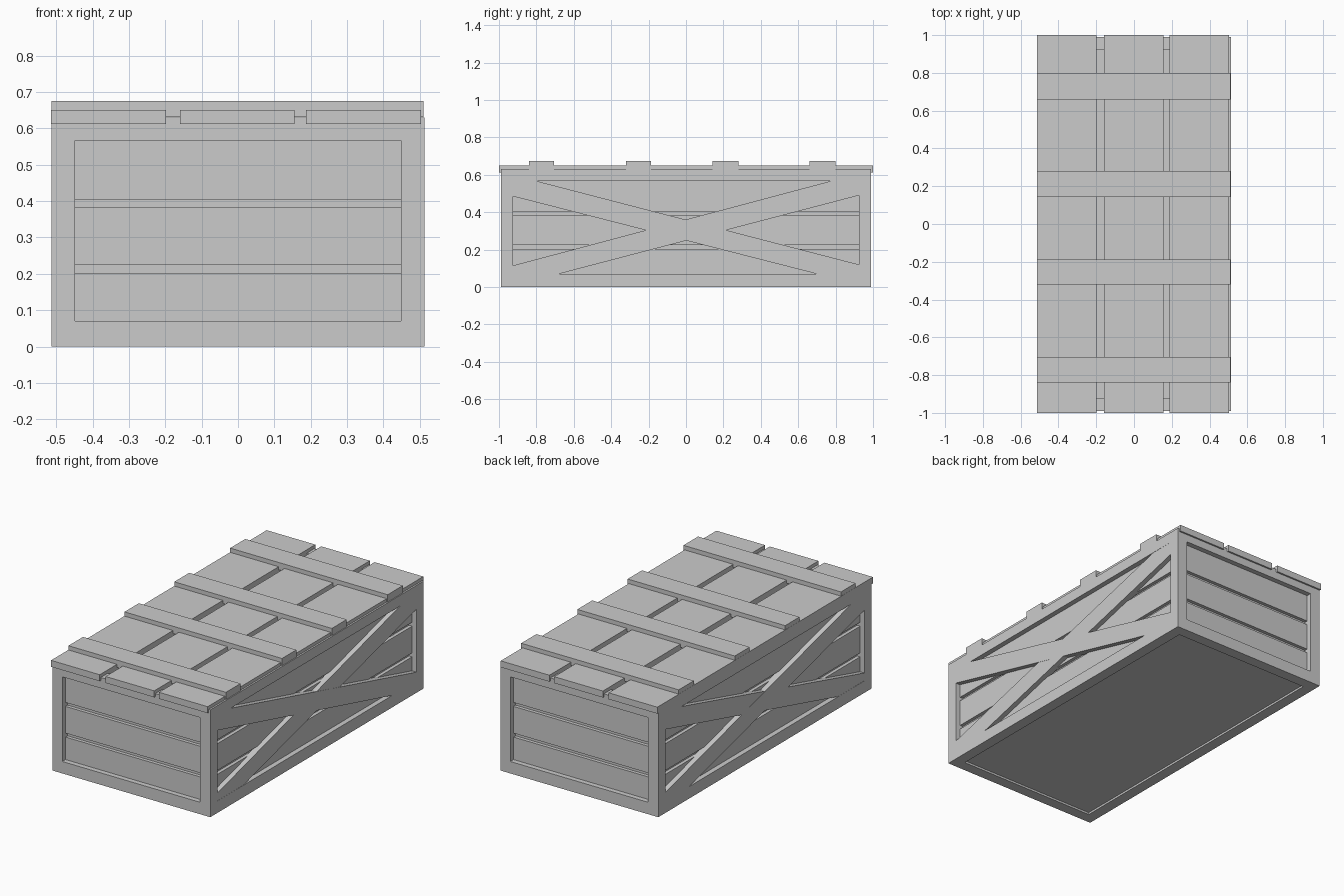
import bpy, bmesh
from mathutils import Vector

if "Cube" in bpy.data.objects:
    bpy.data.objects.remove(bpy.data.objects["Cube"])

X, Y, H = 0.513, 0.99, 0.63   # half width, half length, frame height
T = 0.065                     # frame beam thickness


def finish(name, bm):
    bmesh.ops.recalc_face_normals(bm, faces=bm.faces)
    me = bpy.data.meshes.new(name)
    bm.to_mesh(me)
    bm.free()
    ob = bpy.data.objects.new(name, me)
    bpy.context.collection.objects.link(ob)
    return ob


def box(name, x0, x1, y0, y1, z0, z1):
    bm = bmesh.new()
    bmesh.ops.create_cube(bm, size=1)
    for v in bm.verts:
        v.co = Vector((x0 + (v.co.x + .5) * (x1 - x0),
                       y0 + (v.co.y + .5) * (y1 - y0),
                       z0 + (v.co.z + .5) * (z1 - z0)))
    return finish(name, bm)


def side_prism(name, pts, x0, x1):
    bm = bmesh.new()
    f = bm.faces.new([bm.verts.new((x0, y, z)) for y, z in pts])
    r = bmesh.ops.extrude_face_region(bm, geom=[f])
    for v in r["geom"]:
        if isinstance(v, bmesh.types.BMVert):
            v.co.x = x1
    return finish(name, bm)


# inner box behind the planks
box("inner_box", -X + .05, X - .05, -Y + .05, Y - .05, .012, .59)

# outer frame: corner posts, end rails and side rails
for sx in (-1, 1):
    xs = sorted((sx * X, sx * (X - T)))
    for sy in (-1, 1):
        ys = sorted((sy * Y, sy * (Y - T)))
        box("corner_post", *xs, *ys, 0, H)
    for z0, z1 in ((0, .07), (.567, H)):
        box("side_rail", *xs, -Y + T, Y - T, z0, z1)
for sy in (-1, 1):
    ys = sorted((sy * Y, sy * (Y - T)))
    for z0, z1 in ((0, .07), (.567, H)):
        box("end_rail", -X + T, X - T, *ys, z0, z1)

# recessed wall planks on all four sides
for z0, z1 in ((.05, .202), (.225, .382), (.405, .58)):
    for s in (-1, 1):
        ys = sorted((s * (Y - .03), s * (Y - .06)))
        box("end_plank", -X + .05, X - .05, *ys, z0, z1)
        xs = sorted((s * (X - .03), s * (X - .06)))
        box("side_plank", *xs, -Y + .05, Y - .05, z0, z1)

# crossed braces on the long sides
e = Y - T
brace_a = [(-e, .485), (.70, .07), (e, .07), (e, .12), (-.80, .567), (-e, .567)]
brace_b = [(-e, .115), (.775, .567), (e, .567), (e, .49), (-.68, .07), (-e, .07)]
for s in (-1, 1):
    side_prism("brace_falling", brace_a, s * (X - .04), s * X)
    side_prism("brace_rising", brace_b, s * (X - .04), s * (X - .001))

# lid boards
for x0, x1 in ((-.514, -.198), (-.16, .156), (.187, .503)):
    box("lid_board", x0, x1, -1, 1, .612, .65)

# lid cross slats
for y0, y1 in ((-.84, -.705), (-.32, -.187), (.142, .28), (.66, .80)):
    box("lid_slat", -.513, .51, y0, y1, .632, .675)
